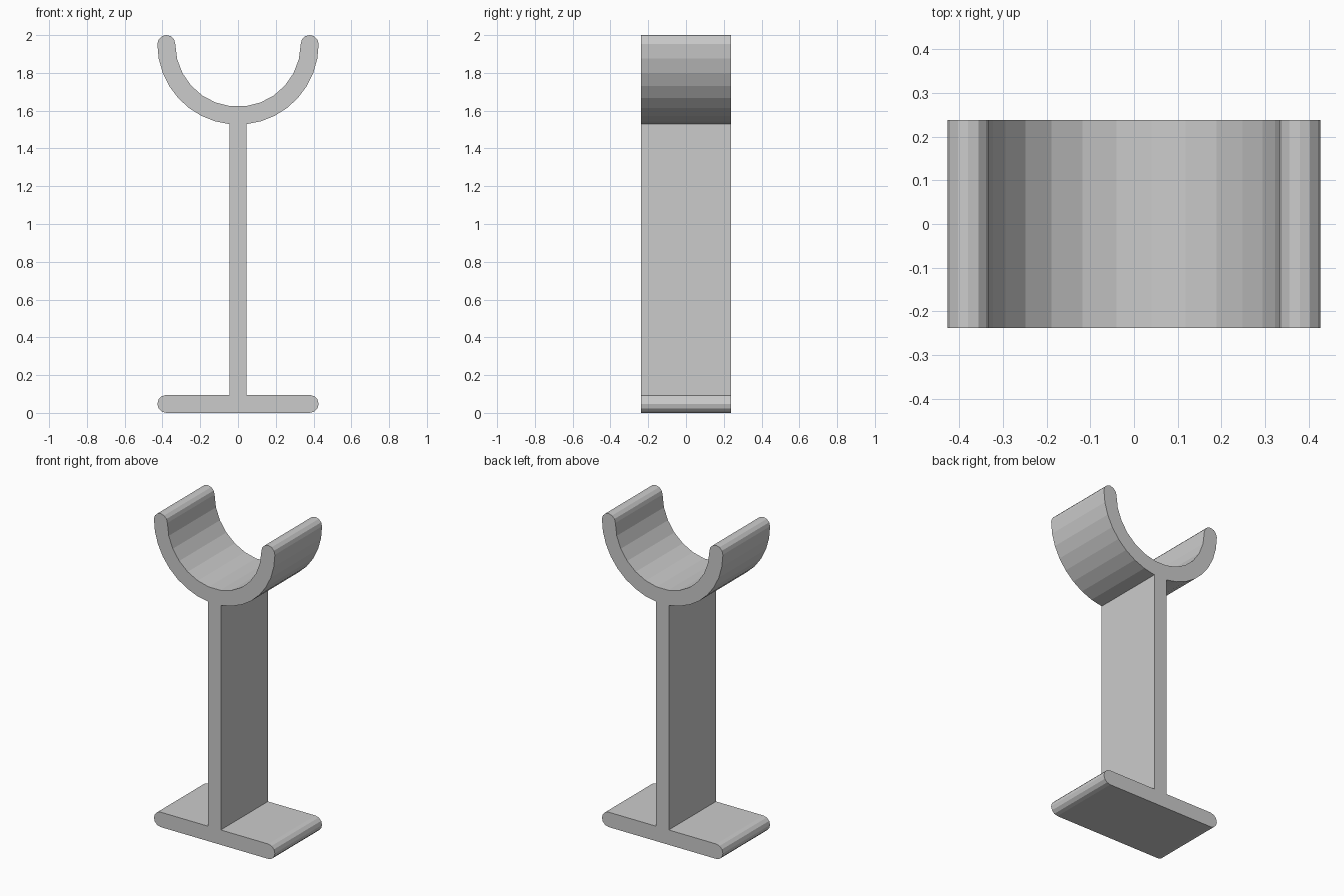
import bpy, bmesh
from math import cos, sin, radians, asin, degrees

cube = bpy.data.objects.get("Cube")
if cube:
    bpy.data.objects.remove(cube)

DEPTH = 0.476           # length along y
HALF = 0.0475           # half thickness of the plates
STEM = 0.045            # half thickness of the upright
REACH = 0.427           # half width of base and cradle
RIM_Z = 1.953           # centre height of the cradle arc


def arc(cx, cz, r, start, end, steps):
    """Points on an arc in the xz plane, angles in degrees."""
    angles = [radians(start + (end - start) * i / steps) for i in range(steps + 1)]
    return [(cx + r * cos(a), cz + r * sin(a)) for a in angles]


def extrude_outline(name, outline, depth, material):
    """Solid made by pushing a closed xz outline along y."""
    bm = bmesh.new()
    face = bm.faces.new([bm.verts.new((x, -depth / 2, z)) for x, z in outline])
    result = bmesh.ops.extrude_face_region(bm, geom=[face], use_keep_orig=True)
    moved = [v for v in result["geom"] if isinstance(v, bmesh.types.BMVert)]
    bmesh.ops.translate(bm, verts=moved, vec=(0, depth, 0))
    bmesh.ops.recalc_face_normals(bm, faces=bm.faces)
    mesh = bpy.data.meshes.new(name)
    bm.to_mesh(mesh)
    bm.free()
    mesh.materials.append(material)
    obj = bpy.data.objects.new(name, mesh)
    bpy.context.collection.objects.link(obj)
    return obj


# Plain grey
grey = bpy.data.materials.new("plain_grey")
grey.use_nodes = True
colour = (0.6, 0.6, 0.6, 1)
grey.diffuse_color = colour
grey.node_tree.nodes["Principled BSDF"].inputs["Base Color"].default_value = colour

# Right half of the outline: foot end, upright, cradle underside, rounded tip, inside
joint = -degrees(asin(cos(asin(STEM / REACH))))
right = arc(REACH - HALF, HALF, HALF, -90, 90, 6)
right += [(STEM, 2 * HALF)]
right += arc(0, RIM_Z, REACH, joint, 0, 8)
right += arc(REACH - HALF, RIM_Z, HALF, 0, 180, 6)[1:]
right += arc(0, RIM_Z, REACH - 2 * HALF, 0, -83, 6)[1:]

# Mirror it and push the whole outline into a solid
left = [(-x, z) for x, z in reversed(right)]
extrude_outline("cradle_stand", right + left, DEPTH, grey)
